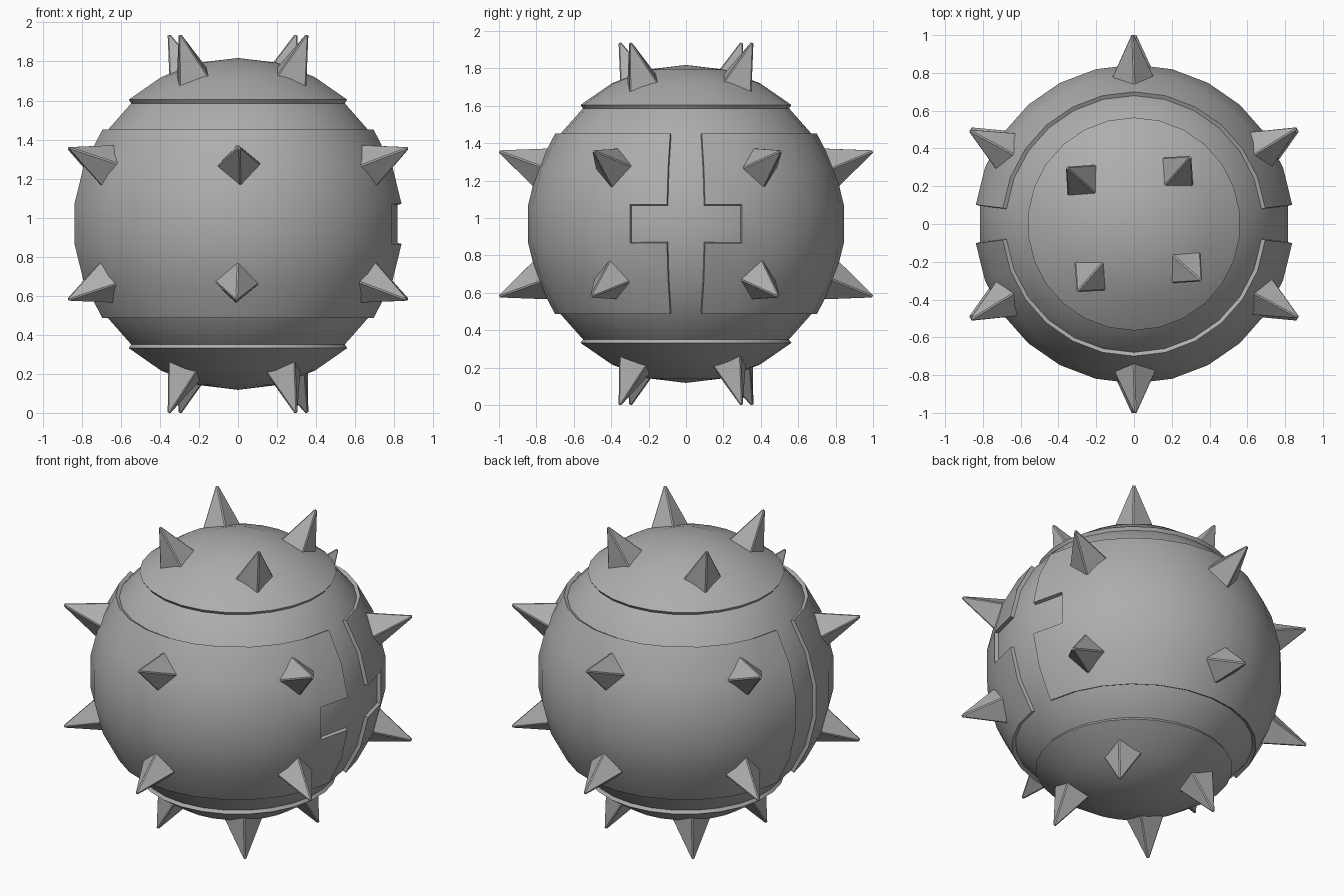
import bpy, bmesh
from math import radians, degrees, atan2, asin
from mathutils import Matrix

if "Cube" in bpy.data.objects:
    bpy.data.objects.remove(bpy.data.objects["Cube"])

CZ = 0.968            # centre height of the ball
R_OUT, R_IN = 0.85, 0.828
SEG, RINGS = 26, 13

# Dark grey metal
metal = bpy.data.materials.new("dark_metal")
metal.diffuse_color = (0.42, 0.42, 0.42, 1)
metal.use_nodes = True
metal.node_tree.nodes["Principled BSDF"].inputs["Base Color"].default_value = metal.diffuse_color


def finish(name, bm, smooth=True, solid=0.0):
    mesh = bpy.data.meshes.new(name)
    bm.to_mesh(mesh)
    bm.free()
    mesh.materials.append(metal)
    obj = bpy.data.objects.new(name, mesh)
    bpy.context.collection.objects.link(obj)
    bpy.ops.object.select_all(action='DESELECT')
    obj.select_set(True)
    bpy.context.view_layer.objects.active = obj
    if solid:
        mod = obj.modifiers.new("thickness", 'SOLIDIFY')
        mod.thickness, mod.offset = solid, -1
        bpy.ops.object.modifier_apply(modifier=mod.name)
    if smooth:
        bpy.ops.object.shade_smooth_by_angle(angle=radians(30))
    return obj


def shell(name, keep):
    """Outer armour piece: the sphere faces chosen by keep(lat, az), thickened inward."""
    bm = bmesh.new()
    bmesh.ops.create_uvsphere(bm, u_segments=SEG, v_segments=RINGS, radius=R_OUT)
    drop = []
    for f in bm.faces:
        c = f.calc_center_median()
        if not keep(degrees(asin(c.z / c.length)), degrees(atan2(c.y, c.x))):
            drop.append(f)
    bmesh.ops.delete(bm, geom=drop, context='FACES')
    obj = finish(name, bm, solid=0.04)
    obj.location.z = CZ


def is_plate(lat, az):
    if abs(lat) > 35 or abs(az) < 5 or abs(az) > 175:   # band limits and side gaps
        return False
    return not (abs(lat) < 5 and abs(az) < 20)          # cross arms on the +x side


# Inner ball
bm = bmesh.new()
bmesh.ops.create_uvsphere(bm, u_segments=SEG, v_segments=RINGS, radius=R_IN)
finish("inner_ball", bm).location.z = CZ

# Armour
shell("top_cap", lambda lat, az: lat > 48)
shell("bottom_cap", lambda lat, az: lat < -48)
shell("front_plate", lambda lat, az: is_plate(lat, az) and az < 0)
shell("back_plate", lambda lat, az: is_plate(lat, az) and az > 0)

# Spike: four-sided, blunt tip, bevelled side edges, shared by all copies
TIP, BASE = 1.07, 0.79
bm = bmesh.new()
bmesh.ops.create_cone(bm, cap_ends=True, segments=4, radius1=0.132, radius2=0.011,
                      depth=TIP - BASE,
                      matrix=Matrix.Translation((0, 0, (TIP + BASE) / 2)))
sides = [e for e in bm.edges if abs(e.verts[0].co.z - e.verts[1].co.z) > 0.1]
bmesh.ops.bevel(bm, geom=sides, offset=0.006, segments=1, affect='EDGES')
first = finish("spike", bm, smooth=False)
spike_mesh = first.data
bpy.data.objects.remove(first)


def spike(name, polar, az, twist=0):
    obj = bpy.data.objects.new(name, spike_mesh)
    bpy.context.collection.objects.link(obj)
    obj.matrix_world = (Matrix.Translation((0, 0, CZ))
                        @ Matrix.Rotation(radians(az), 4, 'Z')
                        @ Matrix.Rotation(radians(polar), 4, 'Y')
                        @ Matrix.Rotation(radians(twist), 4, 'Z'))


for i in range(4):
    spike(f"top_spike_{i}", 25.5, 50 + 90 * i, -3)
    spike(f"bottom_spike_{i}", 180 - 25.5, 40 + 90 * i, 3)
for i in range(6):
    spike(f"upper_spike_{i}", 90 - 21.2, 30.4 + 60 * i, 3)
    spike(f"lower_spike_{i}", 90 + 21.2, 29.6 + 60 * i, -3)
